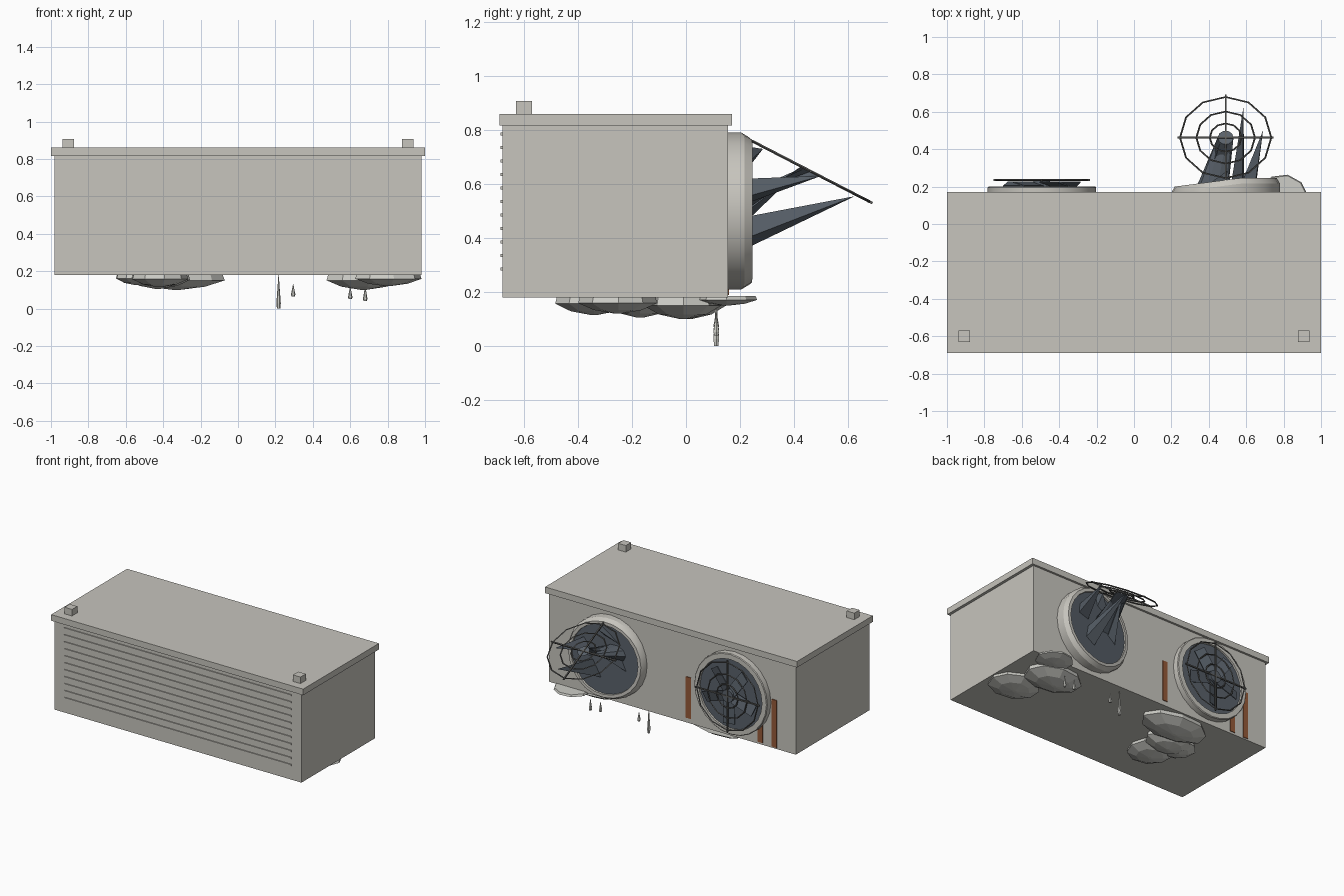
import bpy, bmesh, math, random
from math import pi, cos, sin, radians
from mathutils import Matrix, Vector

random.seed(4)
old = bpy.data.objects.get("Cube")
if old:
    bpy.data.objects.remove(old, do_unlink=True)


def material(name, rgb):
    m = bpy.data.materials.new(name)
    m.use_nodes = True
    m.diffuse_color = (*rgb, 1)
    m.node_tree.nodes["Principled BSDF"].inputs["Base Color"].default_value = (*rgb, 1)
    return m


CASE = material("painted casing", (0.57, 0.555, 0.51))
DARK = material("dark blue steel", (0.10, 0.12, 0.145))
WIRE = material("grille wire", (0.11, 0.11, 0.105))
RUST = material("rust", (0.30, 0.10, 0.04))
PALE = material("pale frost", (0.61, 0.61, 0.57))


def finish(name, bm, mat, smooth=False):
    bmesh.ops.recalc_face_normals(bm, faces=bm.faces)
    me = bpy.data.meshes.new(name)
    bm.to_mesh(me)
    bm.free()
    me.materials.append(mat)
    ob = bpy.data.objects.new(name, me)
    bpy.context.scene.collection.objects.link(ob)
    if smooth:
        bpy.ops.object.select_all(action='DESELECT')
        ob.select_set(True)
        bpy.context.view_layer.objects.active = ob
        bpy.ops.object.shade_smooth_by_angle(angle=radians(30))
    return ob


def box(name, lo, hi, mat):
    bm = bmesh.new()
    bmesh.ops.create_cube(bm, size=1)
    for v in bm.verts:
        v.co = Vector(a + (b - a) * (c + 0.5) for a, b, c in zip(lo, hi, v.co))
    return finish(name, bm, mat)


def loft(name, rings, mat, caps=(True, True), smooth=False):
    """Skin a list of equal point loops."""
    bm = bmesh.new()
    loops = [[bm.verts.new(p) for p in r] for r in rings]
    n = len(loops[0])
    for a, b in zip(loops, loops[1:]):
        for i in range(n):
            bm.faces.new((a[i], a[(i + 1) % n], b[(i + 1) % n], b[i]))
    if caps[0]:
        bm.faces.new(loops[0])
    if caps[1]:
        bm.faces.new(loops[-1])
    return finish(name, bm, mat, smooth)


def wall_circle(cx, cz, r, y, n=24, slope=0.0):
    """Upright circle; slope pushes the low-x side back to the wall."""
    pts = []
    for i in range(n):
        x = cx + r * cos(2 * pi * i / n)
        pts.append((x, y - slope * max(0, cx + 0.09 - x), cz + r * sin(2 * pi * i / n)))
    return pts


def grille(name, M, r):
    # Three twelve-sided wire rings and a cross of spokes
    for k, f in enumerate((0.95, 0.61, 0.33)):
        bpy.ops.mesh.primitive_torus_add(major_segments=12, minor_segments=4,
                                         major_radius=r * f, minor_radius=0.005)
        ob = bpy.context.object
        ob.name = f"{name}_ring_{k + 1}"
        ob.matrix_world = M
        ob.data.materials.append(WIRE)
    for k in range(2):
        bm = bmesh.new()
        bmesh.ops.create_cube(bm, size=1)
        size = (2 * r, 0.009, 0.009) if k == 0 else (0.009, 2 * r, 0.009)
        bmesh.ops.scale(bm, vec=size, verts=bm.verts)
        bm.transform(M)
        finish(f"{name}_spoke_{k + 1}", bm, WIRE)


# Casing, lid and corner lugs
box("casing", (-0.98, -0.68, 0.18), (0.98, 0.155, 0.82), CASE)
box("lid", (-1, -0.69, 0.816), (1, 0.17, 0.86), CASE)
for side in (-1, 1):
    x = side * 0.907
    box("lifting_lug", (x - 0.03, -0.63, 0.86), (x + 0.03, -0.57, 0.907), CASE)

# Front louvre slats
for i in range(11):
    z = 0.285 + i * 0.05
    box(f"louvre_{i + 1}", (-0.9, -0.687, z - 0.005), (0.9, -0.68, z + 0.006), CASE)

# Fan housings: rim and dark backing disc
FZ = 0.5
RX, LX = -0.493, 0.49
for name, cx, front, slope in (("right", RX, 0.2, 0), ("left", LX, 0.247, 0.13)):
    c = lambda r, y, s=slope: wall_circle(cx, FZ, r, y, 24, s)
    loft(name + "_fan_rim",
         [wall_circle(cx, FZ, 0.29, 0.15), c(0.29, front - 0.03 if slope else front - 0.005),
          c(0.272 if slope else 0.285, front), c(0.25, front), c(0.248, front - 0.02)],
         CASE, (False, False), True)
    loft(name + "_fan_disc", [c(0.255, front - 0.02), c(0.255, front - 0.012)], DARK)

# Intact fan: hub, flat pitched blades, grille
loft("right_fan_hub", [wall_circle(RX, FZ, 0.045, y, 12) for y in (0.18, 0.236)], DARK)
for k in range(5):
    a = 2 * pi * k / 5 + 0.3
    bm = bmesh.new()
    bmesh.ops.create_cube(bm, size=1)
    bmesh.ops.scale(bm, vec=(0.17, 0.08, 0.006), verts=bm.verts)
    bm.transform(Matrix.Translation((RX, 0.213, FZ)) @ Matrix.Rotation(a, 4, 'Y')
                 @ Matrix.Translation((0.12, 0, 0)) @ Matrix.Rotation(radians(74), 4, 'X'))
    finish(f"right_fan_blade_{k + 1}", bm, DARK)
grille("right_grille", Matrix.Translation((RX, 0.235, FZ)) @ Matrix.Rotation(-pi / 2, 4, 'X'), 0.257)

# Broken fan: grille hanging outward on a bent hub shaft
tilt = Matrix.Translation((LX, 0.462, 0.647)) @ Matrix.Rotation(radians(-27.3), 4, 'X')
grille("left_grille", tilt, 0.257)
tip = [tilt @ Vector((0.042 * cos(2 * pi * i / 10), 0.042 * sin(2 * pi * i / 10), 0)) for i in range(10)]
root = [(0.42 + 0.085 * cos(2 * pi * i / 10), 0.2, 0.55 + 0.065 * sin(2 * pi * i / 10)) for i in range(10)]
loft("left_fan_hub", [root, tip], DARK)

# Bent blades as pointed wedges: two base corners and a tip
wedges = [((0.52, 0.22, 0.36), (0.58, 0.23, 0.48), (0.585, 0.625, 0.555)),
          ((0.58, 0.23, 0.53), (0.65, 0.23, 0.62), (0.69, 0.50, 0.63)),
          ((0.38, 0.2, 0.62), (0.52, 0.22, 0.74), (0.50, 0.285, 0.73)),
          ((0.32, 0.18, 0.42), (0.38, 0.2, 0.56), (0.46, 0.43, 0.66))]
for k, (a, b, t) in enumerate(wedges):
    bm = bmesh.new()
    c = Vector(a).lerp(Vector(b), 0.5) + Vector((0.04, 0, -0.02))
    bmesh.ops.convex_hull(bm, input=[bm.verts.new(p) for p in (a, b, c, t)])
    finish(f"left_fan_blade_{k + 1}", bm, DARK)

# Rust streaks on the back wall
for x, z0, z1 in ((-0.13, 0.215, 0.51), (-0.70, 0.195, 0.34), (-0.81, 0.19, 0.53)):
    box("rust_streak", (x - 0.02, 0.154, z0), (x + 0.02, 0.16, z1), RUST)

# Faceted frost lumps under the casing: x, y, half width, half depth, bottom
lumps = [(0.80, -0.25, 0.19, 0.15, 0.12), (0.67, -0.01, 0.22, 0.15, 0.10),
         (0.80, 0.15, 0.13, 0.12, 0.15), (-0.33, 0.01, 0.26, 0.15, 0.10),
         (-0.43, -0.17, 0.17, 0.13, 0.105), (-0.42, -0.34, 0.16, 0.15, 0.115),
         (-0.54, -0.20, 0.12, 0.12, 0.125)]
for k, (x, y, rx, ry, low) in enumerate(lumps):
    jitter = [random.uniform(0.93, 1.03) for _ in range(9)]
    depth = 0.185 - low
    rings = [[(x + rx * s * j * cos(2 * pi * i / 9), y + ry * s * j * sin(2 * pi * i / 9), 0.185 - depth * d)
              for i, j in enumerate(jitter)]
             for s, d in ((0.95, 0), (1, 0.4), (0.6, 0.8), (0.08, 1))]
    loft(f"frost_lump_{k + 1}", rings, PALE)

# Hanging drips, pointed at the top
for x, low, high in ((0.217, 0.0, 0.18), (0.295, 0.065, 0.13), (0.6, 0.05, 0.12), (0.68, 0.04, 0.12)):
    h = high - low
    rings = [[(x + r * cos(pi * i / 3), 0.112 + r * sin(pi * i / 3), low + h * f) for i in range(6)]
             for r, f in ((0.009, 0), (0.012, 0.15), (0.006, 0.6), (0.001, 1))]
    loft("drip", rings, PALE)
